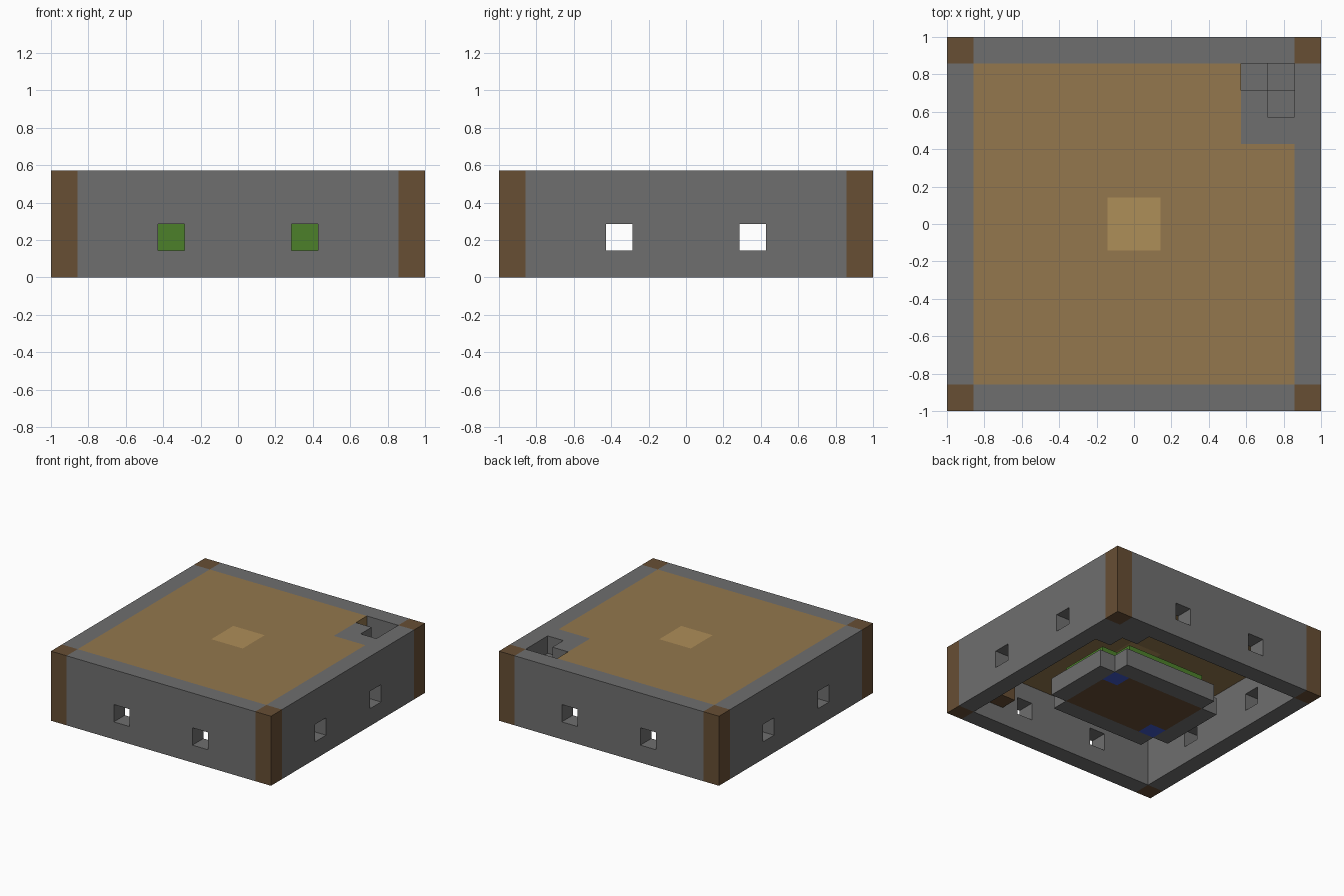
import bpy
import bmesh

U = 1 / 7  # size of one building block

if "Cube" in bpy.data.objects:
    bpy.data.objects.remove(bpy.data.objects["Cube"], do_unlink=True)


def material(name, hex_rgb):
    def linear(c):
        c /= 255
        return c / 12.92 if c <= 0.04045 else ((c + 0.055) / 1.055) ** 2.4
    rgba = tuple(linear(c) for c in bytes.fromhex(hex_rgb)) + (1,)
    mat = bpy.data.materials.new(name)
    mat.use_nodes = True
    mat.diffuse_color = rgba
    node = next(n for n in mat.node_tree.nodes if n.type == 'BSDF_PRINCIPLED')
    node.inputs["Base Color"].default_value = rgba
    node.inputs["Roughness"].default_value = 0.9
    return mat


STONE = material("stone_grey", "6f6f6f")
TIMBER = material("dark_timber", "674e34")
PLANK = material("plank_tan", "93774d")
PALE = material("pale_plank", "ae8e58")
GRASS = material("grass_green", "4c802a")
WATER = material("water_blue", "3f57c8")


def prism(name, outline, z0, z1, mat):
    """Extrude an outline, given in blocks, from z0 to z1."""
    bm = bmesh.new()
    face = bm.faces.new([bm.verts.new((x * U, y * U, z0 * U)) for x, y in outline])
    top = bmesh.ops.extrude_face_region(bm, geom=[face])["geom"]
    verts = [v for v in top if isinstance(v, bmesh.types.BMVert)]
    bmesh.ops.translate(bm, verts=verts, vec=(0, 0, (z1 - z0) * U))
    bmesh.ops.recalc_face_normals(bm, faces=bm.faces)
    mesh = bpy.data.meshes.new(name)
    bm.to_mesh(mesh)
    bm.free()
    mesh.materials.append(mat)
    obj = bpy.data.objects.new(name, mesh)
    bpy.context.collection.objects.link(obj)
    return obj


def box(name, x0, x1, y0, y1, z0, z1, mat):
    return prism(name, [(x0, y0), (x1, y0), (x1, y1), (x0, y1)], z0, z1, mat)


def cut(obj, cutter):
    """Subtract the cutter, then discard it."""
    mod = obj.modifiers.new("cut", 'BOOLEAN')
    mod.operation = 'DIFFERENCE'
    mod.solver = 'EXACT'
    mod.object = cutter
    bpy.context.view_layer.objects.active = obj
    bpy.ops.object.modifier_apply(modifier=mod.name)
    bpy.data.objects.remove(cutter, do_unlink=True)


# Corner posts
for x, side in ((-7, "right"), (6, "left")):
    for y, end in ((-7, "front"), (6, "back")):
        box(f"{end}_{side}_post", x, x + 1, y, y + 1, 0, 4, TIMBER)

# Walls, each with two window openings
for name, at in (("front_wall", -7), ("back_wall", 6)):
    wall = box(name, -6, 6, at, at + 1, 0, 4, STONE)
    for w in (-3, 2):
        cut(wall, box("window_cutter", w, w + 1, at - 1, at + 2, 1, 2, STONE))
for name, at in (("right_wall", -7), ("left_wall", 6)):
    wall = box(name, at, at + 1, -6, 6, 0, 4, STONE)
    for w in (-3, 2):
        cut(wall, box("window_cutter", at - 1, at + 2, w, w + 1, 1, 2, STONE))

# Roof with a pale centre panel, and the stone landing beside the stairwell
roof = prism("roof", [(-6, -6), (6, -6), (6, 3), (4, 3), (4, 6), (-6, 6)], 3, 4, PLANK)
cut(roof, box("panel_cutter", -1, 1, -1, 1, 2, 5, PLANK))
box("roof_panel", -1, 1, -1, 1, 3, 4, PALE)
prism("landing", [(4, 3), (6, 3), (6, 4), (5, 4), (5, 5), (4, 5)], 3, 4, STONE)

# Corner stairs climbing to the landing
for i, (x, y) in enumerate(((4, 5), (5, 5), (5, 4)), 1):
    box(f"stair_{i}", x, x + 1, y, y + 1, 0, i, STONE)

# Indoor garden bed: stone rim, soil, two pools and grass
rim = prism("garden_rim", [(-4, -2), (-3, -2), (-3, -3), (3, -3), (3, -2), (4, -2),
                           (4, 2), (3, 2), (3, 3), (-3, 3), (-3, 2), (-4, 2)], 0, 1, STONE)
cut(rim, box("bed_cutter", -3, 3, -2, 2, -1, 2, STONE))
bed = [(-2, -2), (3, -2), (3, 1), (2, 1), (2, 2), (-3, 2), (-3, -1), (-2, -1)]
prism("soil", bed, 0, 1, TIMBER)
prism("grass", bed, 1, 2, GRASS)
box("front_pool", -3, -2, -2, -1, 0, 1, WATER)
box("back_pool", 2, 3, 1, 2, 0, 1, WATER)

# Small timber shelf in the front corner
box("shelf", 4, 5, -6, -5, 1, 2, TIMBER)
